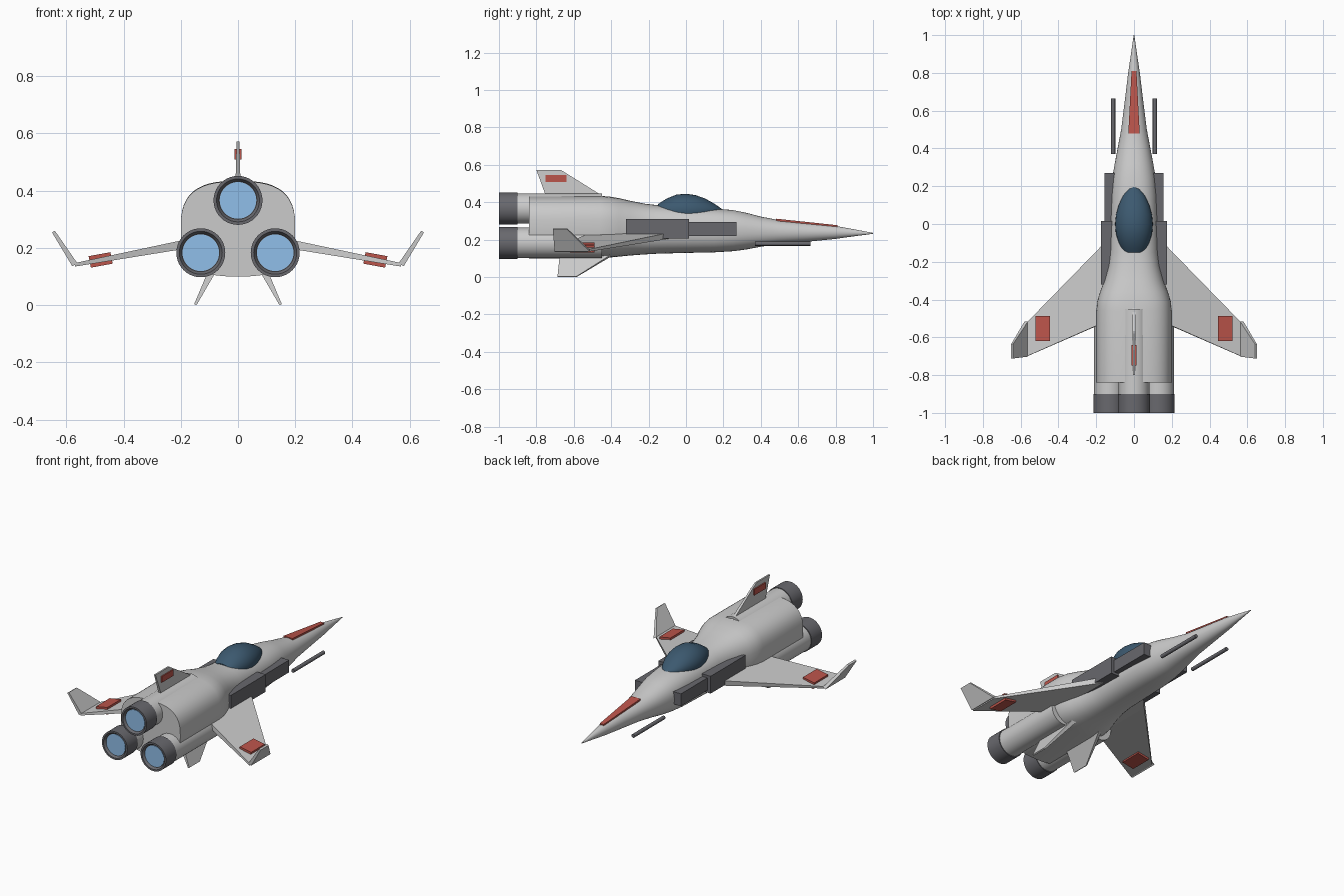
import bpy, bmesh
from math import sin, cos, pi, radians, copysign

if "Cube" in bpy.data.objects:
    bpy.data.objects.remove(bpy.data.objects["Cube"])


def material(name, rgb):
    m = bpy.data.materials.new(name)
    m.diffuse_color = (*rgb, 1)
    m.use_nodes = True
    m.node_tree.nodes["Principled BSDF"].inputs["Base Color"].default_value = m.diffuse_color
    return m


RED = material("red_marking", (0.5, 0.09, 0.07))
GLASS = material("dark_glass", (0.045, 0.1, 0.16))
GLOW = material("engine_blue", (0.28, 0.52, 0.82))
DARK = material("dark_metal", (0.14, 0.14, 0.155))


def loft(name, rings, mat=None, mirror=False, smooth=True):
    """Bridge successive rings of points and cap both ends."""
    bm = bmesh.new()
    vs = [[bm.verts.new(p) for p in r] for r in rings]
    n = len(rings[0])
    for a, b in zip(vs, vs[1:]):
        for i in range(n):
            j = (i + 1) % n
            bm.faces.new((a[i], a[j], b[j], b[i]))
    bm.faces.new(vs[0])
    bm.faces.new(vs[-1])
    bmesh.ops.recalc_face_normals(bm, faces=bm.faces)
    me = bpy.data.meshes.new(name)
    bm.to_mesh(me)
    bm.free()
    if smooth:
        me.shade_smooth()
        me.set_sharp_from_angle(angle=radians(35))
    ob = bpy.data.objects.new(name, me)
    bpy.context.collection.objects.link(ob)
    if mat:
        me.materials.append(mat)
    if mirror:
        ob.modifiers.new("mirror", 'MIRROR')
    return ob


def section(y, w, z0, z1, e=2.0, n=48):
    """Superellipse cross-section at y, half width w, from z0 to z1."""
    def f(v):
        return copysign(abs(v) ** (2 / e), v)
    zc, h = (z0 + z1) / 2, (z1 - z0) / 2
    return [(w * f(cos(2 * pi * i / n)), y, zc + h * f(sin(2 * pi * i / n)))
            for i in range(n)]


def turned(name, x, z, profile, mat=None, mirror=False, n=40):
    """Body of revolution along y from (radius, y) pairs."""
    return loft(name, [[(x + r * cos(2 * pi * i / n), y, z + r * sin(2 * pi * i / n))
                        for i in range(n)] for r, y in profile], mat, mirror)


def panel(name, stations, mat=None, mirror=False):
    """Tapered fin; each station = x, z, front y, rear y, half thickness vector."""
    rings = [[(x + tx, ya, z + tz), (x + tx, yb, z + tz),
              (x - tx, yb, z - tz), (x - tx, ya, z - tz)]
             for x, z, ya, yb, tx, tz in stations]
    return loft(name, rings, mat, mirror, smooth=False)


def box(name, x0, x1, y0, y1, z0, z1, mat=None, mirror=False):
    return loft(name, [[(x0, y, z0), (x1, y, z0), (x1, y, z1), (x0, y, z1)]
                       for y in (y0, y1)], mat, mirror, smooth=False)


# Fuselage: y, half width, bottom, top, squareness
stations = [
    (1.0, .002, .231, .236, 2), (.9, .016, .218, .255, 2), (.8, .031, .204, .273, 2),
    (.65, .049, .189, .289, 2), (.5, .068, .176, .304, 2.1), (.4, .087, .162, .323, 2.2),
    (.32, .102, .147, .344, 2.2), (.25, .114, .138, .358, 2.3), (.15, .122, .132, .366, 2.4),
    (0, .127, .129, .374, 2.4), (-.15, .131, .125, .384, 2.4), (-.22, .138, .121, .392, 2.5),
    (-.3, .158, .115, .408, 2.5), (-.36, .18, .109, .422, 2.6), (-.41, .195, .104, .430, 2.7),
    (-.46, .2, .1, .434, 2.8), (-.84, .2, .1, .432, 2.8)]
loft("fuselage", [section(*s) for s in stations])

# Canopy
glass = [(.2, .004, .004), (.185, .03, .014), (.15, .058, .038), (.1, .081, .066),
         (.05, .095, .083), (0, .1, .09), (-.05, .096, .086), (-.1, .081, .066),
         (-.13, .067, .048), (-.15, .055, .034)]
loft("canopy", [section(y, w, .355 - h, .355 + h, n=32) for y, w, h in glass], GLASS)

# Three engines
for label, x, z in (("upper", 0, .366), ("lower", .13, .183)):
    m = x > 0
    turned(label + "_engine", x, z, [(.081, -.45), (.081, -.91)], None, m)
    turned(label + "_nozzle", x, z, [(.0855, -.9), (.0855, -1), (.075, -1), (.066, -.986)], DARK, m)
    turned(label + "_exhaust", x, z, [(.064, -.98), (.064, -.989)], GLOW, m)

# Drooped wings with raised tips
panel("wing", [(.1, .229, -.045, -.49, .003, .016), (.2, .21, -.148, -.54, .003, .015),
               (.57, .141, -.525, -.702, .001, .006)], None, True)
panel("wing_tip", [(.57, .141, -.515, -.702, .009, -.005), (.645, .257, -.635, -.712, .005, -.003)],
      None, True)
panel("wing_marking", [(.442, .165, -.488, -.62, .004, .02), (.518, .151, -.488, -.62, .004, .02)],
      RED, True)

# Tail fin and belly fins
panel("tail_fin", [(0, .42, -.425, -.745, .009, 0), (0, .455, -.48, -.757, .008, 0),
                   (0, .572, -.668, -.8, .005, 0)])
box("tail_marking", -.013, .013, -.75, -.64, .508, .545, RED)
panel("belly_fin", [(.08, .14, -.36, -.672, .013, .006), (.149, .002, -.585, -.687, .004, .002)],
      None, True)

# Nose stripe
loft("nose_stripe", [[(-w, y, z - .035), (w, y, z - .035), (w, y, z), (-w, y, z)]
                     for y, w, z in ((.48, .03, .312), (.81, .013, .277))], RED, smooth=False)

# Side pods and gun barrels
box("front_side_pod", .09, .155, 0, .27, .22, .295, DARK, True)
box("rear_side_pod", .09, .176, -.32, .015, .205, .31, DARK, True)
turned("gun_barrel", .11, .178, [(.011, .37), (.011, .665)], DARK, True, 16)
